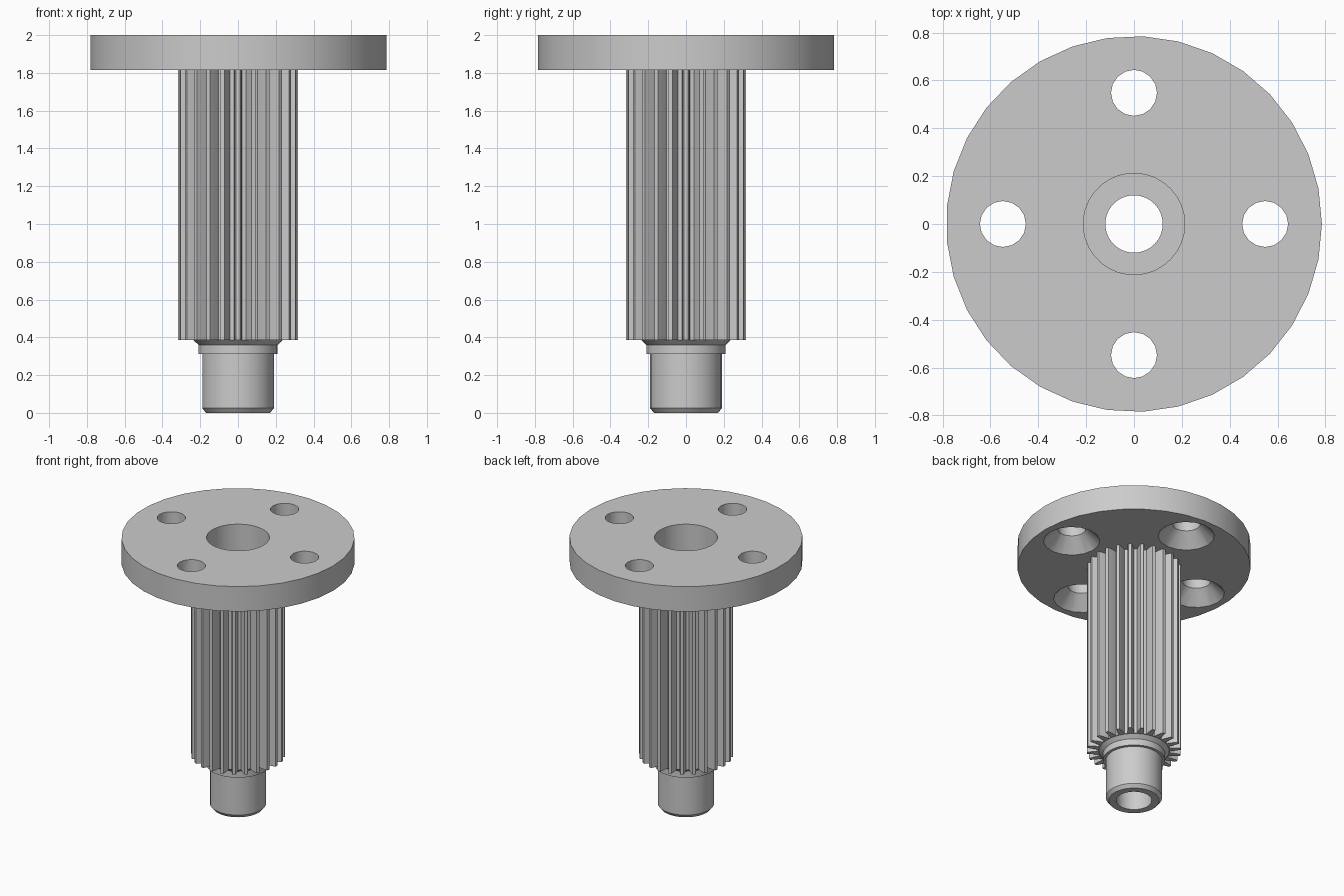
import bpy, bmesh, math
from mathutils import Matrix, Vector

if "Cube" in bpy.data.objects:
    bpy.data.objects.remove(bpy.data.objects["Cube"], do_unlink=True)

# Single bare-metal colour
GREY = (0.6, 0.6, 0.6, 1)
steel = bpy.data.materials.new("plain grey metal")
steel.use_nodes = True
steel.diffuse_color = GREY
steel.node_tree.nodes["Principled BSDF"].inputs["Base Color"].default_value = GREY


def make_object(name, bm):
    bmesh.ops.recalc_face_normals(bm, faces=bm.faces)
    mesh = bpy.data.meshes.new(name)
    bm.to_mesh(mesh)
    bm.free()
    mesh.materials.append(steel)
    obj = bpy.data.objects.new(name, mesh)
    bpy.context.collection.objects.link(obj)
    return obj


def bridge(bm, a, b):
    n = len(a)
    for i in range(n):
        bm.faces.new((a[i], a[(i + 1) % n], b[(i + 1) % n], b[i]))


def lathe(name, profile, sides, closed):
    """Revolve (radius, height) points; closed joins last to first, else caps the ends."""
    bm = bmesh.new()
    turns = [2 * math.pi * i / sides for i in range(sides)]
    rings = [[bm.verts.new((r * math.cos(t), r * math.sin(t), z)) for t in turns]
             for r, z in profile]
    for a, b in zip(rings, rings[1:]):
        bridge(bm, a, b)
    if closed:
        bridge(bm, rings[-1], rings[0])
    else:
        bm.faces.new(rings[0])
        bm.faces.new(rings[-1])
    return make_object(name, bm)


def select_only(obj):
    bpy.ops.object.select_all(action='DESELECT')
    obj.select_set(True)
    bpy.context.view_layer.objects.active = obj


FLANGE_BOTTOM, TOP = 1.815, 2.0
SPLINE_BOTTOM, ROOT, TIP = 0.385, 0.243, 0.317
BORE, COUNTERBORE, STEP = 0.12, 0.212, 0.6

# Flange, shaft core, collar, chamfered pilot and stepped through bore
body = lathe("flanged_shaft", [
    (BORE, 0), (0.17, 0), (0.19, 0.025), (0.19, 0.312),
    (0.21, 0.312), (0.21, 0.36), (0.237, SPLINE_BOTTOM),
    (0.237, FLANGE_BOTTOM), (0.785, FLANGE_BOTTOM), (0.785, TOP),
    (COUNTERBORE, TOP), (COUNTERBORE, STEP), (BORE, STEP)], 33, True)

# Four bolt holes, countersunk from below
for k in range(4):
    cutter = lathe("bolt_hole_cutter", [
        (0.205, FLANGE_BOTTOM - 0.015), (0.096, 1.91), (0.096, TOP + 0.05)], 16, False)
    cutter.data.transform(Matrix.Rotation(k * math.pi / 2, 4, 'Z')
                          @ Matrix.Translation((0.548, 0, 0)))
    cutter.hide_render = True
    select_only(body)
    cut = body.modifiers.new("bolt_hole", 'BOOLEAN')
    cut.operation = 'DIFFERENCE'
    cut.solver = 'EXACT'
    cut.object = cutter
    bpy.ops.object.modifier_apply(modifier=cut.name)
    bpy.data.objects.remove(cutter, do_unlink=True)

# Spline teeth around the shaft: one tooth outline repeated
TEETH = 24
tooth = [(-0.34, ROOT), (-0.25, 0.28), (-0.13, TIP),
         (0.13, TIP), (0.25, 0.28), (0.34, ROOT)]
bm = bmesh.new()
inner, lower, upper = [], [], []
for k in range(TEETH):
    for offset, r in tooth:
        a = 2 * math.pi * (k + offset) / TEETH
        d = Vector((math.cos(a), math.sin(a), 0))
        inner.append(bm.verts.new(d * 0.232 + Vector((0, 0, SPLINE_BOTTOM))))
        lower.append(bm.verts.new(d * r + Vector((0, 0, SPLINE_BOTTOM))))
        upper.append(bm.verts.new(d * r + Vector((0, 0, FLANGE_BOTTOM))))
bridge(bm, inner, lower)
bridge(bm, lower, upper)
spline = make_object("spline_teeth", bm)

# The open tooth shell must face outward
bm = bmesh.new()
bm.from_mesh(spline.data)
bm.faces.ensure_lookup_table()
side = max(bm.faces, key=lambda f: f.calc_center_median().xy.length)
if side.normal.dot(side.calc_center_median() * Vector((1, 1, 0)).length) < 0 \
        and side.normal.xy.dot(side.calc_center_median().xy) < 0:
    bmesh.ops.reverse_faces(bm, faces=bm.faces)
bm.to_mesh(spline.data)
bm.free()

for obj, angle in ((body, 25), (spline, 22)):
    select_only(obj)
    bpy.ops.object.shade_smooth_by_angle(angle=math.radians(angle))
